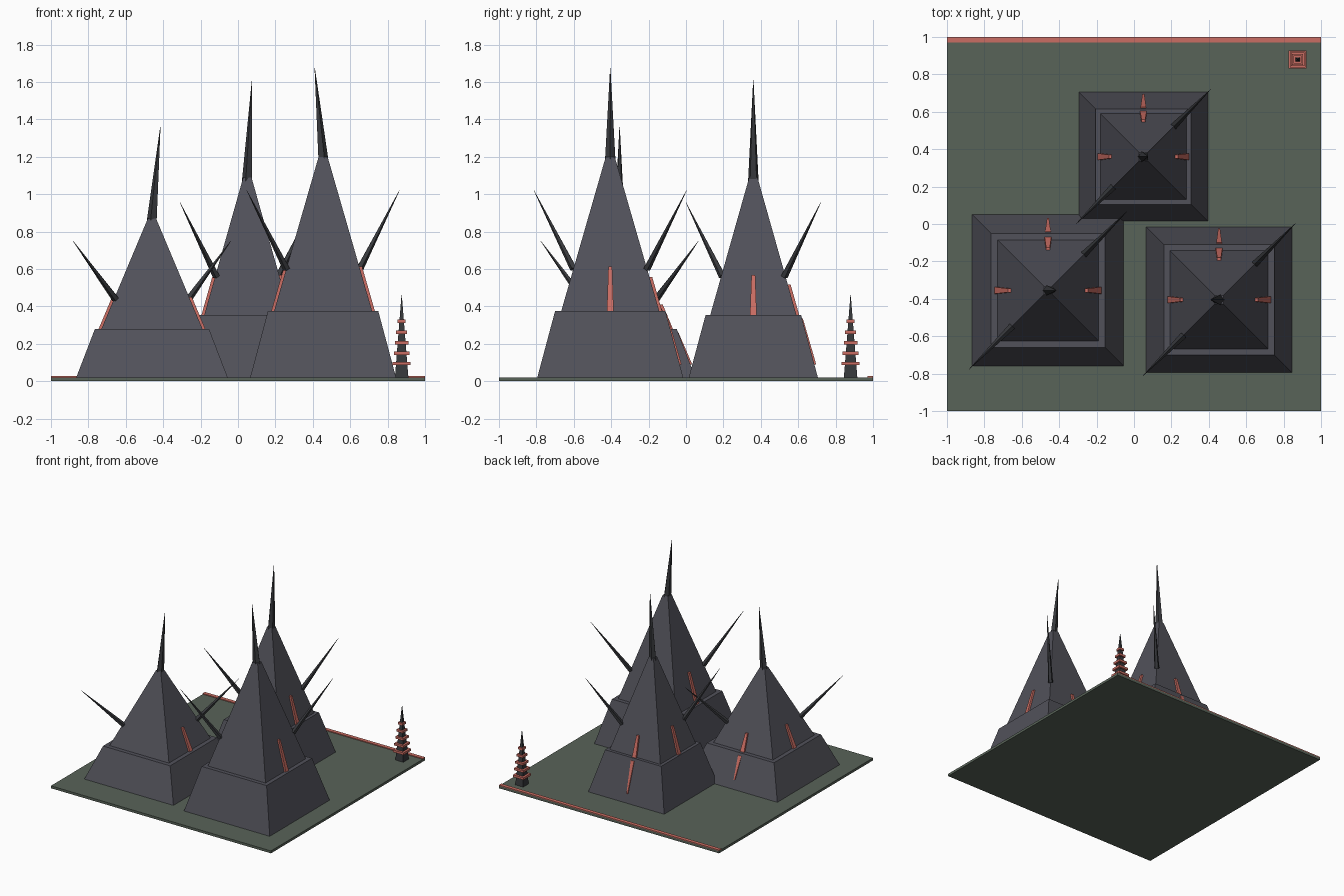
import bpy, bmesh
from mathutils import Vector

if "Cube" in bpy.data.objects:
    bpy.data.objects.remove(bpy.data.objects["Cube"])


def mat(name, rgb):
    m = bpy.data.materials.new(name)
    m.diffuse_color = (*rgb, 1)
    m.use_nodes = True
    m.node_tree.nodes["Principled BSDF"].inputs["Base Color"].default_value = m.diffuse_color
    return m


GREEN = mat("moss green", (0.098, 0.125, 0.098))
ROCK = mat("slate rock", (0.083, 0.083, 0.102))
DARK = mat("dark spike", (0.038, 0.040, 0.045))
RED = mat("coral red", (0.60, 0.155, 0.125))


def finish(name, bm, material):
    bmesh.ops.recalc_face_normals(bm, faces=bm.faces)
    me = bpy.data.meshes.new(name)
    bm.to_mesh(me)
    bm.free()
    me.materials.append(material)
    ob = bpy.data.objects.new(name, me)
    bpy.context.collection.objects.link(ob)
    return ob


def loft(name, loops, material):
    """Skin between four-cornered loops and cap both ends."""
    bm = bmesh.new()
    rings = [[bm.verts.new(p) for p in loop] for loop in loops]
    for a, b in zip(rings, rings[1:]):
        for i in range(4):
            j = (i + 1) % 4
            bm.faces.new((a[i], a[j], b[j], b[i]))
    bm.faces.new(rings[0])
    bm.faces.new(rings[-1])
    return finish(name, bm, material)


def square(x, y, z, hx, hy=None):
    hy = hx if hy is None else hy
    return [(x - hx, y - hy, z), (x + hx, y - hy, z),
            (x + hx, y + hy, z), (x - hx, y + hy, z)]


def spike(name, base, tip, radius, sides=5):
    base, tip = Vector(base), Vector(tip)
    d = tip - base
    bm = bmesh.new()
    bmesh.ops.create_cone(bm, cap_ends=True, segments=sides, radius1=radius,
                          radius2=0.001, depth=d.length)
    m = d.to_track_quat('Z', 'Y').to_matrix().to_4x4()
    m.translation = (base + tip) / 2
    bm.transform(m)
    return finish(name, bm, DARK)


def flow(name, cx, cy, d, top, bottom, w_top, w_bottom, thick=0.015):
    """Tapered strip down a slope; top and bottom are (distance, height)."""
    out, side = Vector((d[0], d[1], 0)), Vector((-d[1], d[0], 0))
    loops = []
    for (r, z), w in ((top, w_top), (bottom, w_bottom)):
        c = Vector((cx, cy, z))
        loops.append([c + out * (r + o) + side * s for o, s in
                      ((-0.01, -w), (thick, -w), (thick, w), (-0.01, w))])
    return loft(name, loops, RED)


# Ground slab and the strip along its back edge
loft("ground_slab", [square(0, 0, 0, 1), square(0, 0, 0.02, 1)], GREEN)
loft("back_strip", [square(0, 0.985, 0.02, 1, 0.015),
                    square(0, 0.985, 0.027, 1, 0.015)], RED)

# name, centre, half widths (base, ledge, upper, top), ledge z, top z,
# spire tip (dx, z), horn base (offset, z), horn tip (offset, z)
PEAKS = [
    ("left", -0.46, -0.355, (0.405, 0.305, 0.27, 0.022), 0.28, 0.87,
     (0.045, 1.36), (0.195, 0.44), (0.422, 0.75)),
    ("rear", 0.05, 0.36, (0.345, 0.255, 0.23, 0.022), 0.355, 1.09,
     (0.025, 1.61), (0.165, 0.56), (0.36, 0.955)),
    ("right", 0.455, -0.405, (0.39, 0.295, 0.262, 0.024), 0.375, 1.20,
     (-0.045, 1.675), (0.195, 0.60), (0.408, 1.02)),
]
for name, cx, cy, (b, l, u, t), zl, zt, (sx, sz), (hb, hbz), (ht, htz) in PEAKS:
    # Stepped four-sided mountain
    loft(name + "_peak", [square(cx, cy, z, h) for h, z in
                          ((b, 0.02), (l, zl), (u, zl), (t, zt))], ROCK)
    # Leaning spire on the summit
    spike(name + "_spire", (cx, cy, zt - 0.03), (cx + sx, cy, sz), 0.03)
    # Pair of horns on opposite corner edges
    for s in (-1, 1):
        spike(name + "_horn", (cx + s * hb, cy + s * hb, hbz),
              (cx + s * ht, cy + s * ht, htz), 0.02)

    def at(f):  # point on the upper slope, f of the way up
        return u + (t - u) * f, zl + (zt - zl) * f

    # Red flows on both sides and the back
    for d in ((-1, 0), (1, 0)):
        flow(name + "_side_flow", cx, cy, d, at(0.29), at(0), 0.010, 0.018)
    flow(name + "_back_flow", cx, cy, (0, 1), at(0.22), at(0), 0.010, 0.018)
    k = (zl - 0.09) / (zl - 0.02)
    flow(name + "_lower_flow", cx, cy, (0, 1), (l, zl - 0.02),
         (l + (b - l) * k, 0.09), 0.015, 0.005, 0.010)

# Small tiered tower in the back corner
TX, TY = 0.875, 0.88
loft("tower_column", [square(TX, TY, 0.02, 0.036),
                      square(TX, TY, 0.46, 0.001)], DARK)
for z, h in ((0.095, 0.048), (0.15, 0.042), (0.205, 0.036),
             (0.262, 0.029), (0.32, 0.021)):
    loft("tower_tier", [square(TX, TY, z - 0.009, h),
                        square(TX, TY, z + 0.009, h)], RED)
